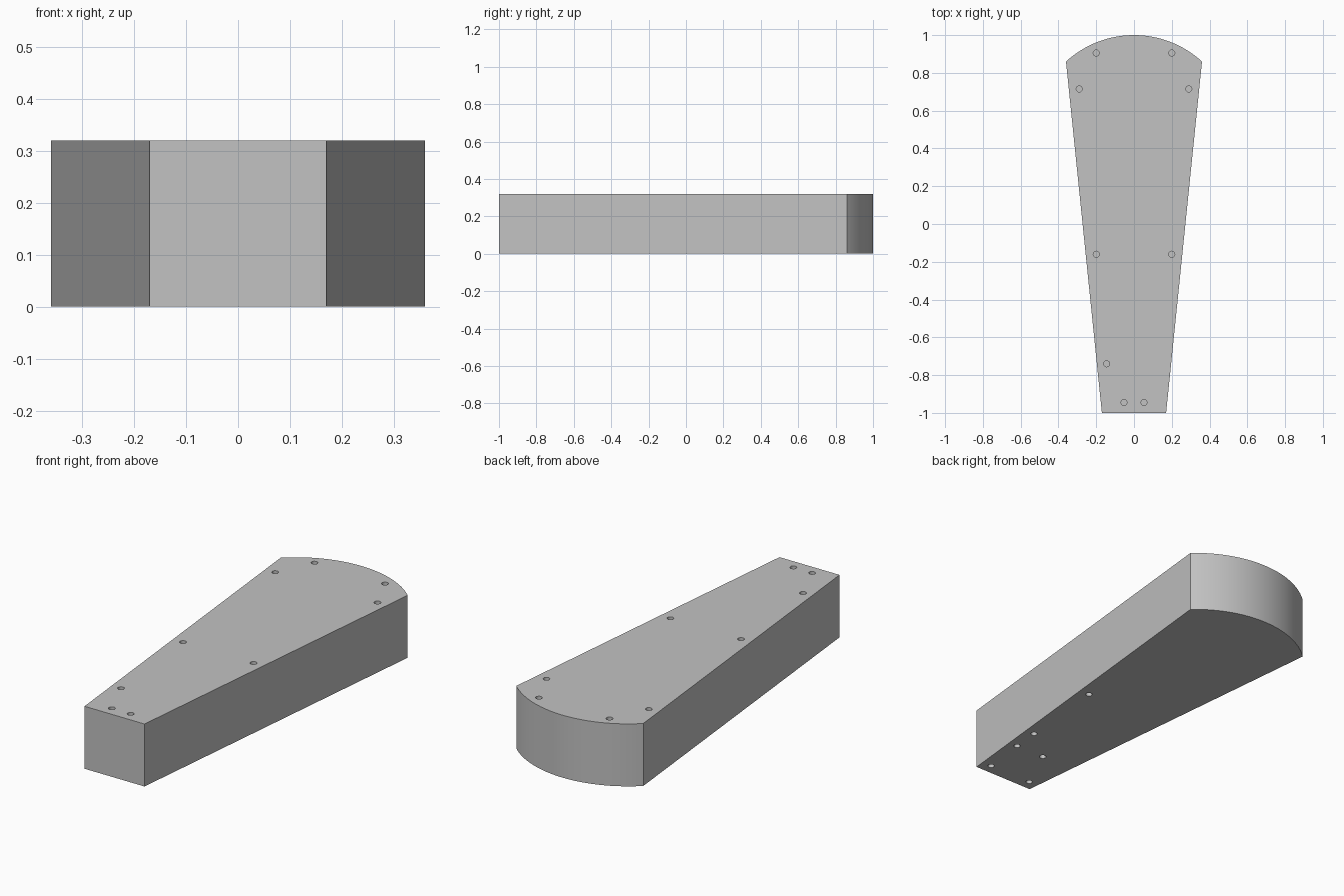
import bpy, bmesh, math
from mathutils import Matrix

cube = bpy.data.objects.get("Cube")
if cube:
    bpy.data.objects.remove(cube, do_unlink=True)

HEIGHT = 0.32
HOLE_RADIUS = 0.016
HOLE_DEPTH = 0.1

grey = bpy.data.materials.new("plain grey")
grey.use_nodes = True
colour = (0.54, 0.54, 0.54, 1)
grey.diffuse_color = colour
grey.node_tree.nodes["Principled BSDF"].inputs["Base Color"].default_value = colour


def make_object(name, bm):
    mesh = bpy.data.meshes.new(name)
    bmesh.ops.recalc_face_normals(bm, faces=bm.faces)
    bm.to_mesh(mesh)
    bm.free()
    mesh.materials.append(grey)
    obj = bpy.data.objects.new(name, mesh)
    bpy.context.collection.objects.link(obj)
    return obj


# Tapered block: narrow flat front, wide rounded back
half_front, half_back, shoulder_y = 0.17, 0.36, 0.86
sagitta = 1 - shoulder_y
radius = (half_back ** 2 + sagitta ** 2) / (2 * sagitta)
half_angle = math.asin(half_back / radius)
steps = 40
outline = [(-half_front, -1), (half_front, -1)]
for i in range(steps + 1):
    a = half_angle * (1 - 2 * i / steps)
    outline.append((radius * math.sin(a), 1 - radius + radius * math.cos(a)))

bm = bmesh.new()
base = bm.faces.new([bm.verts.new((x, y, 0)) for x, y in outline])
top = bmesh.ops.extrude_face_region(bm, geom=[base], use_keep_orig=True)
bmesh.ops.translate(bm, vec=(0, 0, HEIGHT),
                    verts=[v for v in top["geom"] if isinstance(v, bmesh.types.BMVert)])
block = make_object("tapered_block", bm)

# Blind screw holes in the top and the underside
top_holes = [(s * x, y) for s in (-1, 1)
             for x, y in ((0.2, 0.905), (0.29, 0.715), (0.2, -0.16), (0.053, -0.945))]
top_holes.append((-0.145, -0.74))
bottom_holes = [(0.205, -0.1), (0.163, -0.57), (0.15, -0.715), (-0.015, -0.715),
                (0.122, -0.947), (-0.122, -0.947)]

bm = bmesh.new()
for holes, z in ((top_holes, HEIGHT), (bottom_holes, 0)):
    for x, y in holes:
        bmesh.ops.create_cone(bm, cap_ends=True, segments=24, radius1=HOLE_RADIUS,
                              radius2=HOLE_RADIUS, depth=2 * HOLE_DEPTH,
                              matrix=Matrix.Translation((x, y, z)))
cutter = make_object("screw_hole_cutter", bm)
cutter.hide_render = True

cut = block.modifiers.new("screw holes", 'BOOLEAN')
cut.operation = 'DIFFERENCE'
cut.solver = 'EXACT'
cut.object = cutter

bpy.ops.object.select_all(action='DESELECT')
block.select_set(True)
bpy.context.view_layer.objects.active = block
bpy.ops.object.modifier_apply(modifier=cut.name)
bpy.data.objects.remove(cutter, do_unlink=True)
bpy.ops.object.shade_smooth_by_angle(angle=math.radians(30))
